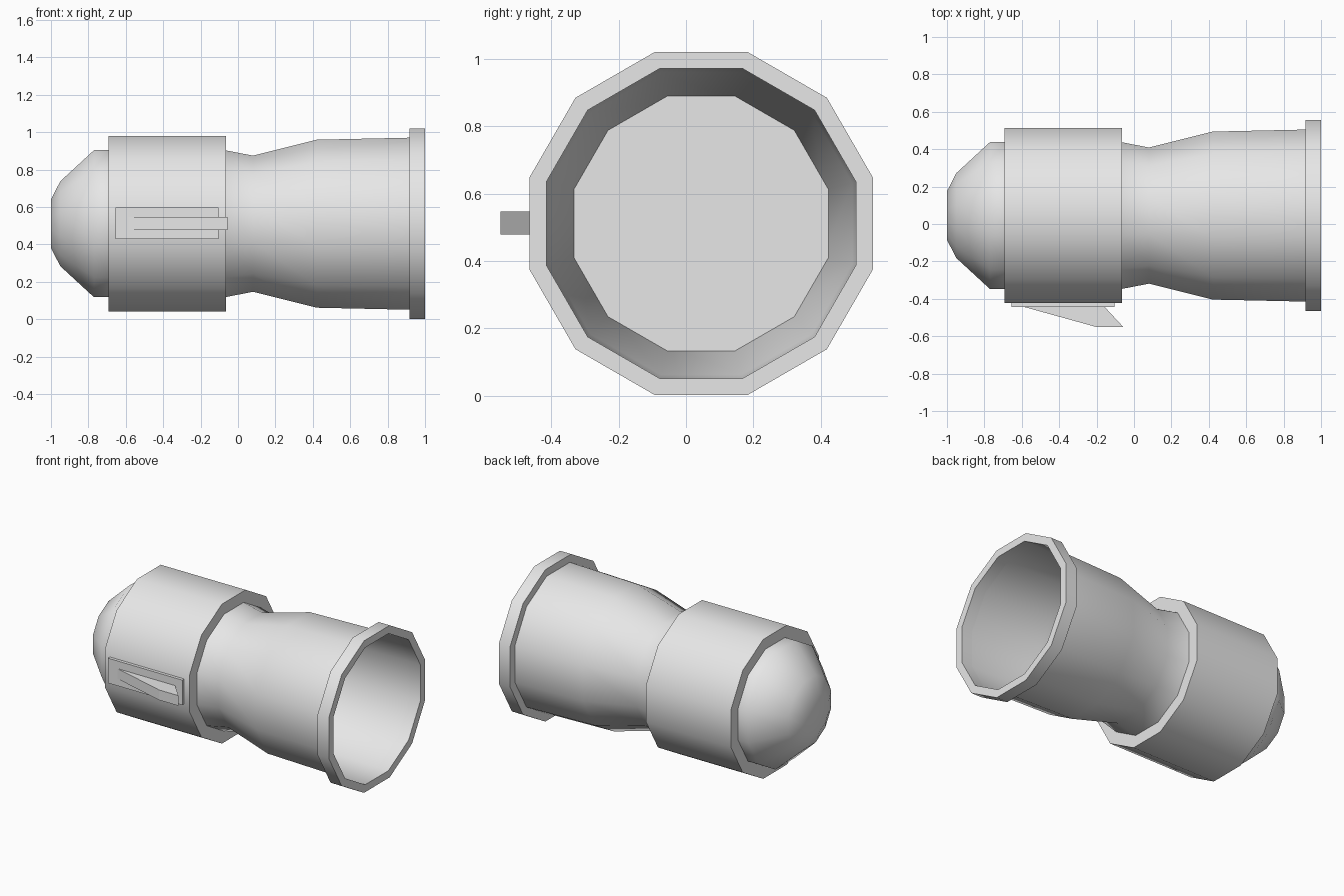
import bpy, bmesh, math

cube = bpy.data.objects.get("Cube")
if cube:
    bpy.data.objects.remove(cube, do_unlink=True)

SIDES = 12
AXIS_Y, AXIS_Z = 0.045, 0.511

grey = bpy.data.materials.new("light_grey")
grey.use_nodes = True
grey.diffuse_color = (0.8, 0.8, 0.8, 1)
grey.node_tree.nodes["Principled BSDF"].inputs["Base Color"].default_value = (0.8, 0.8, 0.8, 1)


def finish(name, bm, smooth_angle=None):
    bmesh.ops.recalc_face_normals(bm, faces=bm.faces)
    mesh = bpy.data.meshes.new(name)
    bm.to_mesh(mesh)
    bm.free()
    mesh.materials.append(grey)
    obj = bpy.data.objects.new(name, mesh)
    bpy.context.collection.objects.link(obj)
    if smooth_angle:
        bpy.ops.object.select_all(action='DESELECT')
        obj.select_set(True)
        bpy.context.view_layer.objects.active = obj
        bpy.ops.object.shade_smooth_by_angle(angle=math.radians(smooth_angle))
    return obj


def lathe(name, profile, cap_start=False, closed=False):
    """Revolve (x, flat-to-axis distance) points around the x axis."""
    bm = bmesh.new()
    rings = []
    for x, flat in profile:
        r = flat / math.cos(math.pi / SIDES)
        ring = []
        for i in range(SIDES):
            a = 2 * math.pi * (i + 0.5) / SIDES
            ring.append(bm.verts.new((x, AXIS_Y + r * math.cos(a), AXIS_Z + r * math.sin(a))))
        rings.append(ring)
    pairs = list(zip(rings, rings[1:]))
    if closed:
        pairs.append((rings[-1], rings[0]))
    for a, b in pairs:
        for i in range(SIDES):
            j = (i + 1) % SIDES
            bm.faces.new((a[i], a[j], b[j], b[i]))
    if cap_start:
        bm.faces.new(rings[0])
    return finish(name, bm, 50)


def prism(name, outline, z0, z1):
    """Extrude an (x, y) outline between two heights."""
    bm = bmesh.new()
    low = [bm.verts.new((x, y, z0)) for x, y in outline]
    high = [bm.verts.new((x, y, z1)) for x, y in outline]
    bm.faces.new(low)
    bm.faces.new(high)
    n = len(outline)
    for i in range(n):
        j = (i + 1) % n
        bm.faces.new((low[i], low[j], high[j], high[i]))
    return finish(name, bm)


# Domed end and waisted barrel
lathe("domed_end", [(-1.0, 0.13), (-0.95, 0.227), (-0.77, 0.393), (-0.69, 0.393)], cap_start=True)
lathe("waisted_barrel", [(-0.07, 0.393), (0.08, 0.364), (0.42, 0.449), (0.92, 0.46)])

# Thick grip sleeve and mouth rim
lathe("grip_sleeve", [(-0.693, 0.39), (-0.693, 0.468), (-0.063, 0.468), (-0.063, 0.39)], closed=True)
lathe("mouth_rim", [(0.917, 0.46), (0.917, 0.51), (1.0, 0.51), (1.0, 0.46)], closed=True)

# Flat disc inside the mouth
lathe("inner_disc", [(0.14, 0.378)], cap_start=True)

# Switch plate and wedge-shaped switch on the front flat
prism("switch_plate", [(-0.655, -0.41), (-0.655, -0.444), (-0.103, -0.444), (-0.103, -0.41)], 0.43, 0.597)
prism("switch_wedge", [(-0.6, -0.44), (-0.2, -0.551), (-0.057, -0.551), (-0.16, -0.44)], 0.478, 0.546)
